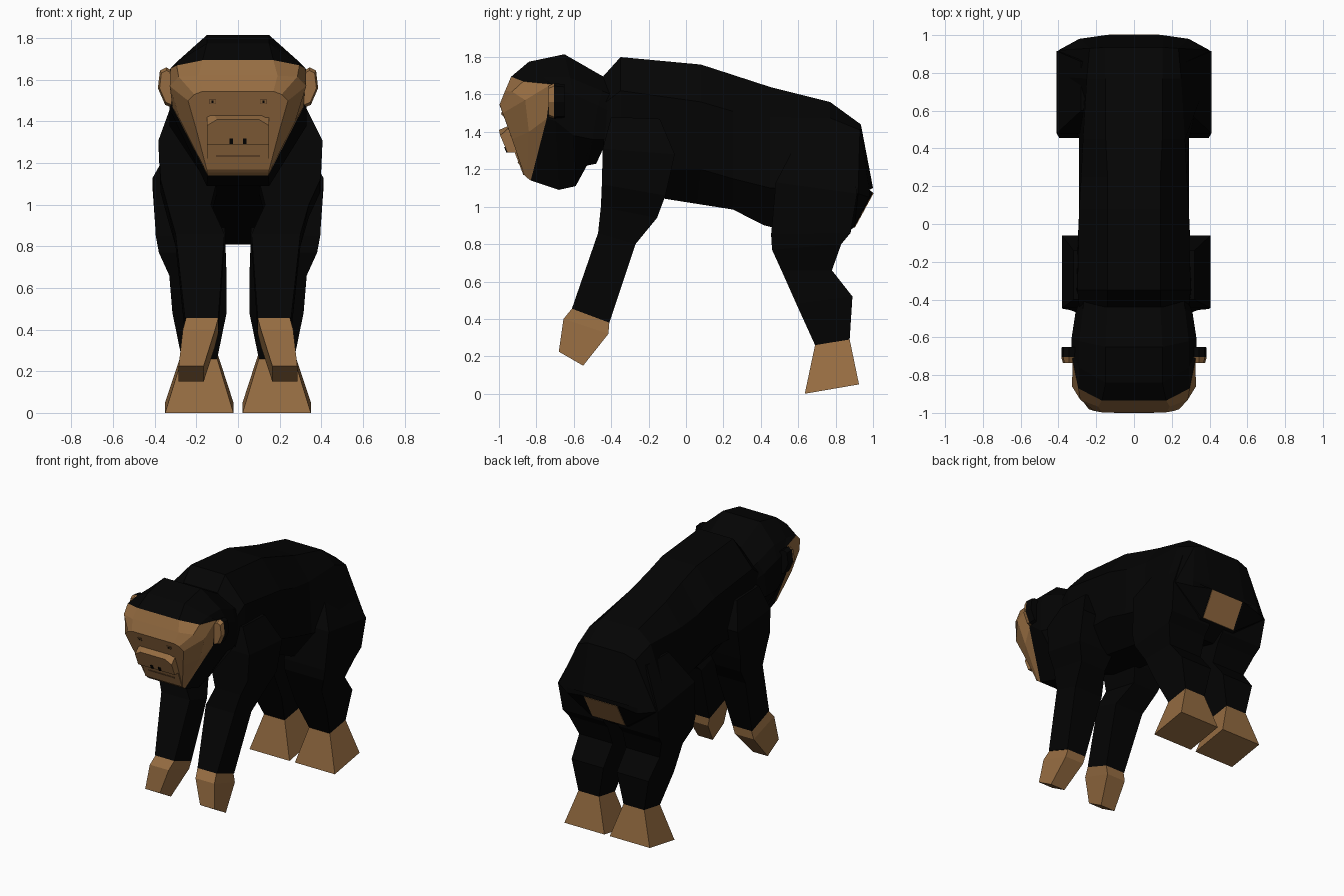
import bpy, bmesh

def material(name, rgb):
    m = bpy.data.materials.new(name)
    m.diffuse_color = (*rgb, 1)
    return m

FUR = material("black fur", (0.0012, 0.0012, 0.0012))
SKIN = material("brown skin", (0.305, 0.152, 0.054))
DARK = material("dark brown", (0.15, 0.072, 0.028))
PUPIL = material("pupil black", (0.001, 0.001, 0.001))

def loft(name, rings, mats, bands=None, caps=(0, 0)):
    """Skin a closed, flat-shaded solid through rings; bands = material index per strip."""
    bm = bmesh.new()
    vs = [[bm.verts.new(p) for p in r] for r in rings]
    n = len(rings[0])
    for i in range(len(vs) - 1):
        for j in range(n):
            k = (j + 1) % n
            f = bm.faces.new((vs[i][j], vs[i][k], vs[i + 1][k], vs[i + 1][j]))
            f.material_index = bands[i] if bands else 0
    for ring, c in ((vs[0], caps[0]), (vs[-1], caps[1])):
        bm.faces.new(ring).material_index = c
    bmesh.ops.recalc_face_normals(bm, faces=bm.faces)
    me = bpy.data.meshes.new(name)
    bm.to_mesh(me)
    bm.free()
    for m in mats:
        me.materials.append(m)
    ob = bpy.data.objects.new(name, me)
    bpy.context.collection.objects.link(ob)
    return ob

def sym(half):
    """Complete a right-hand half ring with its mirror image."""
    return half + [(-x, y, z) for x, y, z in reversed(half)]

def limb_ring(s, x0, x1, yf, yb, zf, zb):
    return [(s * x0, yf, zf), (s * x1, yf, zf), (s * x1, yb, zb), (s * x0, yb, zb)]

def plate(name, x, z, w, h, y, slope, mat, t=0.008):
    """Thin plate facing the front, leaning by slope (dy/dz)."""
    out = [(x - w, z - h), (x + w, z - h), (x + w, z + h), (x - w, z + h)]
    rings = [[(a, y + slope * (b - z) + d, b) for a, b in out] for d in (t / 2, -t / 2)]
    return loft(name, rings, [mat])

# Torso
loft("torso", [sym(r) for r in (
    [(.14, -.44, 1.70), (.29, -.44, 1.55), (.28, -.44, 1.20), (.14, -.44, 1.12)],
    [(.14, -.35, 1.80), (.30, -.35, 1.62), (.31, -.35, 1.20), (.15, -.35, 1.08)],
    [(.14, .08, 1.76), (.29, .08, 1.56), (.29, .08, 1.20), (.14, .06, 1.015)],
    [(.14, .25, 1.705), (.28, .25, 1.51), (.29, .25, 1.15), (.14, .25, .985)],
    [(.15, .45, 1.64), (.27, .45, 1.48), (.29, .45, 1.10), (.14, .42, .90)],
    [(.15, .77, 1.56), (.25, .77, 1.475), (.395, .78, 1.08), (.15, .78, .81)],
    [(.15, .935, 1.44), (.235, .93, 1.41), (.40, .92, 1.07), (.15, .90, .89)],
    [(.15, 1.0, 1.10), (.29, .98, 1.09), (.29, .98, 1.05), (.15, 1.0, 1.075)])], [FUR])

# Bare rump patch on the lower rear slope
loft("rump_patch", [[(-.135, .999 + d, 1.072), (.135, .999 + d, 1.072),
                     (.135, .90 + d, .89), (-.135, .90 + d, .89)] for d in (-.004, .004)], [SKIN])

# Head: fur hood with a brown face at the front
loft("head", [sym(r) for r in (
    [(.14, -.35, 1.65), (.26, -.35, 1.58), (.28, -.38, 1.50), (.28, -.42, 1.36), (.15, -.48, 1.23)],
    [(.14, -.45, 1.70), (.27, -.45, 1.62), (.31, -.47, 1.54), (.31, -.50, 1.36), (.15, -.53, 1.22)],
    [(.15, -.65, 1.815), (.29, -.62, 1.69), (.33, -.60, 1.60), (.33, -.60, 1.38), (.15, -.59, 1.11)],
    [(.15, -.84, 1.775), (.29, -.76, 1.69), (.33, -.68, 1.62), (.33, -.70, 1.46), (.15, -.68, 1.09)],
    [(.17, -.935, 1.695), (.295, -.87, 1.67), (.325, -.72, 1.655), (.315, -.745, 1.47), (.145, -.83, 1.14)],
    [(.19, -.967, 1.62), (.285, -.93, 1.615), (.328, -.86, 1.57), (.275, -.84, 1.40), (.15, -.85, 1.155)],
    [(.17, -.997, 1.545), (.21, -.99, 1.53), (.24, -.98, 1.50), (.20, -.93, 1.36), (.15, -.865, 1.17)])],
    [FUR, SKIN], bands=[0, 0, 0, 0, 1, 1], caps=(0, 1))

# Snout and jaw
loft("snout", [sym(r) for r in (
    [(.12, -.93, 1.44), (.15, -.93, 1.44), (.15, -.90, 1.29), (.10, -.90, 1.29)],
    [(.10, -1.0, 1.41), (.15, -.993, 1.38), (.15, -.955, 1.29), (.10, -.955, 1.29)])], [SKIN])
loft("jaw", [sym(r) for r in (
    [(.15, -.88, 1.29), (.15, -.84, 1.17)],
    [(.15, -.918, 1.295), (.15, -.87, 1.17)])], [SKIN])
plate("mouth_line", 0, 1.235, .105, .005, -.895, -.38, DARK)

for s, side in ((1, "right"), (-1, "left")):
    # Facial details
    plate("nostril_" + side, s * .032, 1.305, .009, .014, -.963, -.42, PUPIL)
    plate("eye_rim_" + side, s * .122, 1.495, .017, .012, -.979, -.35, DARK, .006)
    plate("eye_" + side, s * .122, 1.495, .013, .009, -.981, -.35, SKIN, .007)
    plate("pupil_" + side, s * .122, 1.495, .005, .005, -.983, -.35, PUPIL, .008)

    # Ears: skin in front, fur behind
    rim = [(.29, 1.63), (.345, 1.66), (.375, 1.645), (.385, 1.56), (.35, 1.48), (.30, 1.46)]
    loft("ear_" + side, [[(s * (.33 + (x - .33) * k), y, 1.56 + (z - 1.56) * k) for x, z in rim]
                         for y, k in ((-.735, .85), (-.705, 1), (-.65, .95))],
         [SKIN, FUR], bands=[0, 1], caps=(0, 1))

    # Arms and hands
    w = .405 if s > 0 else .382
    loft("arm_" + side, [limb_ring(s, *r) for r in (
        (.15, .32, -.40, -.14, 1.48, 1.47),
        (.15, w, -.445, -.06, 1.31, 1.28),
        (.10, w - .01, -.45, -.11, 1.12, 1.06),
        (.13, .34, -.455, -.155, 1.0, .94),
        (.065, .30, -.47, -.27, .86, .80),
        (.095, .255, -.61, -.41, .455, .38))], [FUR])
    loft("hand_" + side, [limb_ring(s, *r) for r in (
        (.095, .25, -.61, -.41, .455, .38),
        (.11, .265, -.655, -.415, .40, .32),
        (.165, .285, -.68, -.55, .225, .15))], [SKIN])

    # Legs and feet
    loft("leg_" + side, [limb_ring(s, *r) for r in (
        (.10, .28, .60, .86, 1.36, 1.36),
        (.08, .41, .48, .915, 1.13, 1.07),
        (.06, .395, .455, .88, .85, .86),
        (.06, .38, .46, .83, .77, .80),
        (.055, .33, .51, .78, .66, .66),
        (.055, .315, .59, .89, .48, .52),
        (.10, .27, .69, .875, .26, .29))], [FUR])
    loft("foot_" + side, [limb_ring(s, *r) for r in (
        (.10, .27, .69, .875, .26, .29),
        (.022, .35, .635, .925, 0, .05))], [SKIN])
